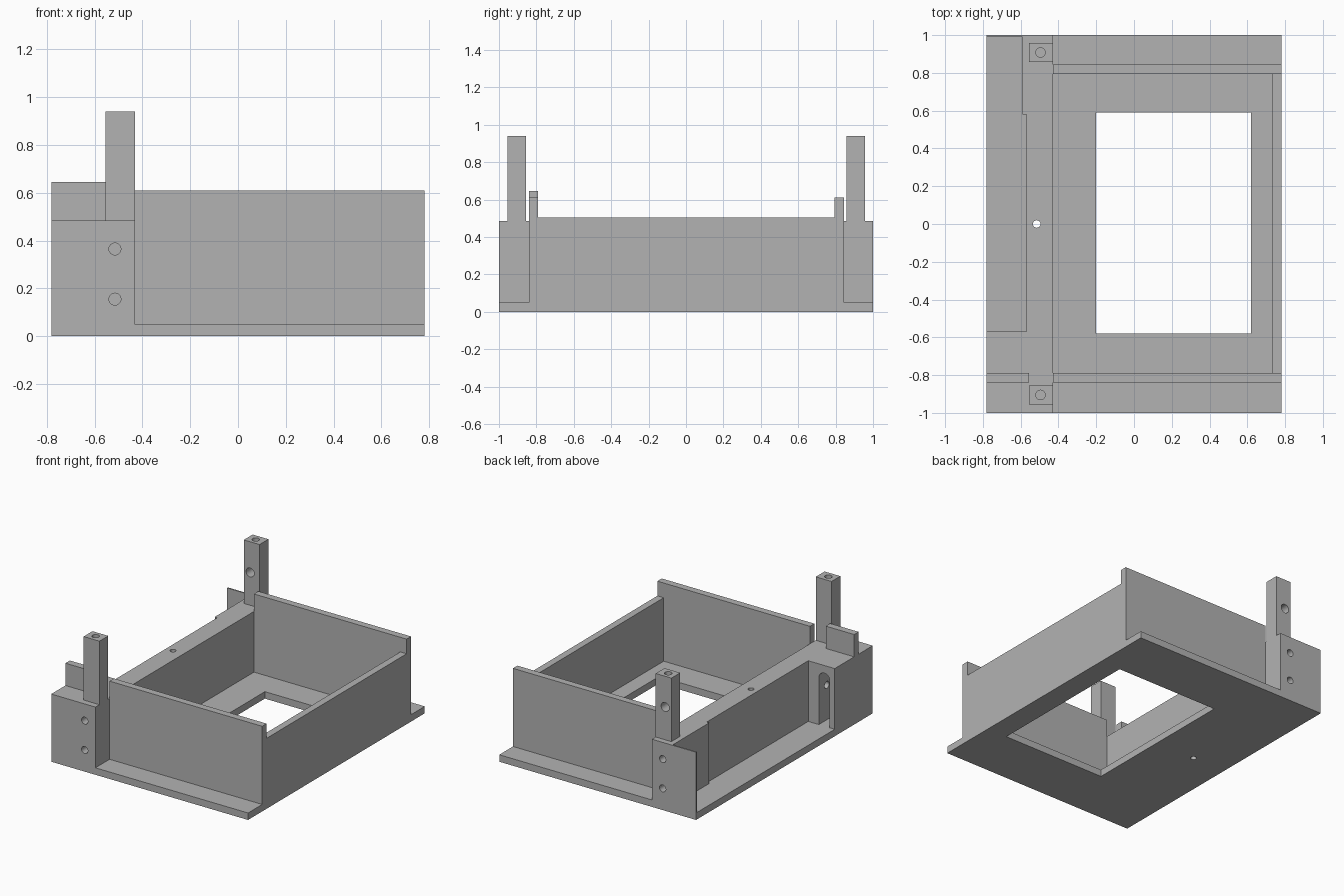
import bpy, bmesh, math
from mathutils import Vector

if "Cube" in bpy.data.objects:
    bpy.data.objects.remove(bpy.data.objects["Cube"], do_unlink=True)

grey = bpy.data.materials.new("plain_grey")
grey.use_nodes = True
GREY = (0.45, 0.45, 0.45, 1)
grey.diffuse_color = GREY
grey.node_tree.nodes["Principled BSDF"].inputs["Base Color"].default_value = GREY


def prism(name, outline, sweep):
    """Extrude a planar outline along a vector."""
    bm = bmesh.new()
    face = bm.faces.new([bm.verts.new(p) for p in outline])
    ext = bmesh.ops.extrude_face_region(bm, geom=[face], use_keep_orig=True)
    moved = [v for v in ext["geom"] if isinstance(v, bmesh.types.BMVert)]
    bmesh.ops.translate(bm, verts=moved, vec=sweep)
    bmesh.ops.recalc_face_normals(bm, faces=bm.faces)
    mesh = bpy.data.meshes.new(name)
    bm.to_mesh(mesh)
    bm.free()
    mesh.materials.append(grey)
    ob = bpy.data.objects.new(name, mesh)
    bpy.context.scene.collection.objects.link(ob)
    return ob


def box(name, x, y, z):
    corners = [(x[0], y[0]), (x[1], y[0]), (x[1], y[1]), (x[0], y[1])]
    return prism(name, [(a, b, z[0]) for a, b in corners], (0, 0, z[1] - z[0]))


def drill(start, sweep, r):
    """Round cutter running from start along sweep."""
    sweep = Vector(sweep)
    turn = sweep.to_track_quat('Z', 'Y')
    ring = [Vector(start) + turn @ Vector((r * math.cos(a), r * math.sin(a), 0))
            for a in (math.tau * i / 32 for i in range(32))]
    return prism("hole_cutter", ring, sweep)


def cut(ob, cutters):
    for c in cutters:
        c.hide_render = True
        mod = ob.modifiers.new("cut", 'BOOLEAN')
        mod.operation, mod.solver, mod.object = 'DIFFERENCE', 'EXACT', c
    dg = bpy.context.evaluated_depsgraph_get()
    mesh = bpy.data.meshes.new_from_object(ob.evaluated_get(dg))
    ob.modifiers.clear()
    ob.data = mesh
    mesh.materials.clear()
    mesh.materials.append(grey)
    for c in cutters:
        bpy.data.objects.remove(c, do_unlink=True)


L, R = -0.78, 0.78          # outer x limits
FLOOR, TOP = 0.05, 0.485    # base plate top, end block top
INNER = -0.43               # inner face of the cross block
BOLT = -0.515               # x of the bolt holes

# Base plate with a large window and a small hole
base = box("base_plate", (L, R), (-1, 1), (0, FLOOR))
cut(base, [box("window_cutter", (-0.2, 0.62), (-0.58, 0.59), (-0.1, 0.2)),
           drill((BOLT, 0, -0.1), (0, 0, 0.3), 0.02)])

# Tray walls
for name, y in (("front_wall", -0.84), ("back_wall", 0.795)):
    box(name, (INNER, R), (y, y + 0.05), (FLOOR, 0.61))
box("end_wall", (0.73, R), (-0.79, 0.795), (FLOOR, 0.505))

# Cross block with a solid front end and a thin back end plate
plan = [(INNER, -1), (INNER, 1), (L, 1), (L, 0.99), (-0.59, 0.99), (-0.59, 0.58),
        (-0.57, 0.58), (-0.57, -0.57), (L, -0.57), (L, -1)]
block = prism("cross_block", [(x, y, FLOOR) for x, y in plan], (0, 0, TOP - FLOOR))
holes = [drill((BOLT, 0, 0), (0, 0, 0.7), 0.02)]
for side in (-1, 1):
    for z in (0.155, 0.365):
        holes.append(drill((BOLT, side * 1.05, z), (0, -side * 0.22, 0), 0.025))

# Arched slot in the front end
arch = [(-0.74, FLOOR - 0.02), (-0.654, FLOOR - 0.02)]
arch += [(-0.697 + 0.043 * math.cos(a), 0.387 + 0.043 * math.sin(a))
         for a in (math.pi * i / 16 for i in range(17))]
holes.append(prism("slot_cutter", [(x, -0.5, z) for x, z in arch], (0, -0.27, 0)))
holes.append(drill((-0.7, -0.66, 0.3), (0.15, 0, 0), 0.025))
cut(block, holes)

# Raised tab on the front end
box("front_tab", (L, -0.555), (-0.84, -0.79), (TOP, 0.645))

# Upright posts, drilled from the top; the back one also has a cross hole
for name, y in (("front_post", -0.905), ("back_post", 0.908)):
    post = box(name, (-0.555, INNER), (y - 0.05, y + 0.05), (TOP, 0.94))
    cutters = [drill((-0.495, y, 1), (0, 0, -0.2), 0.025)]
    if y > 0:
        cutters.append(drill((-0.505, y - 0.1, 0.72), (0, 0.2, 0), 0.032))
    cut(post, cutters)
